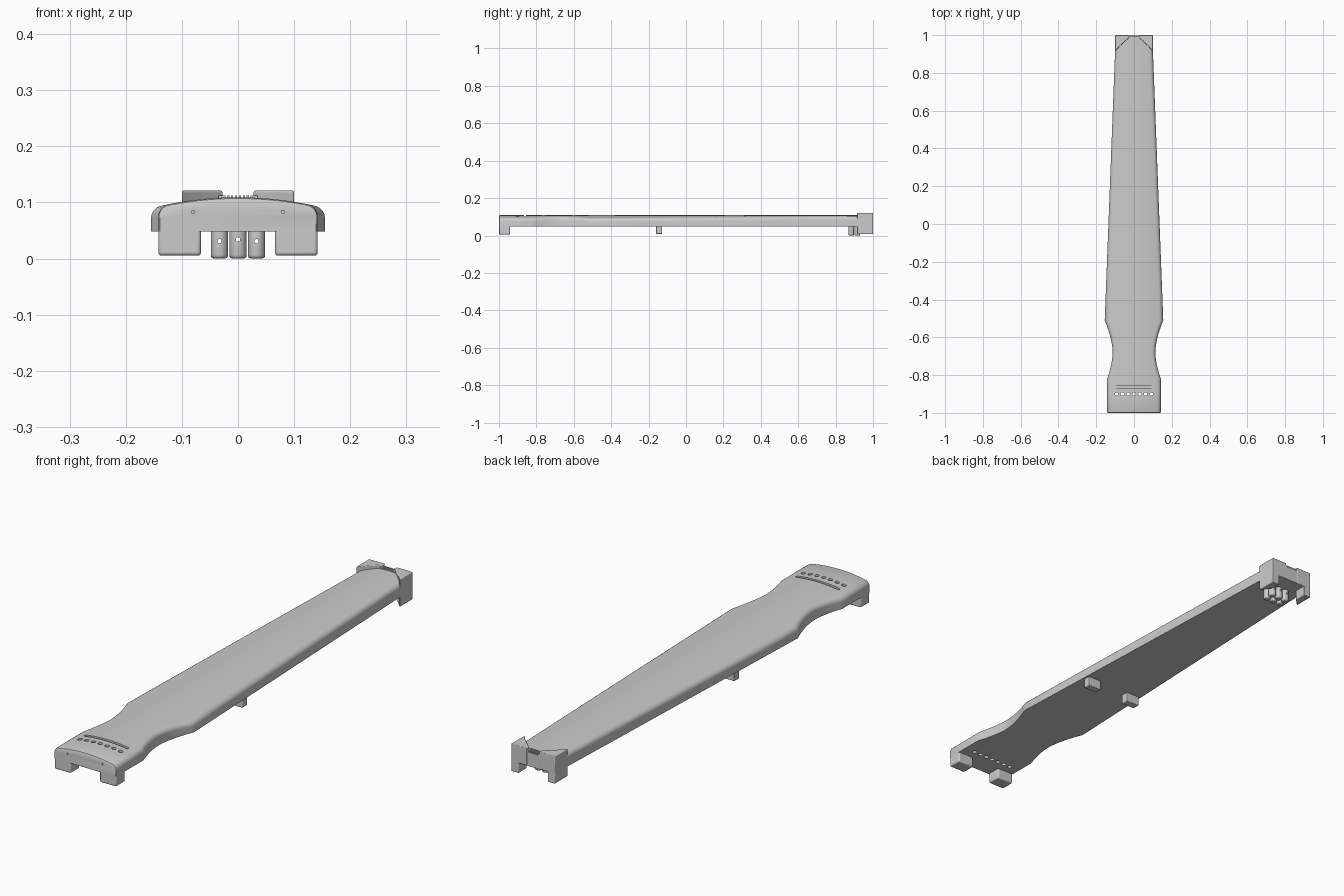
import bpy, bmesh, math
from mathutils import Matrix, Vector

cube = bpy.data.objects.get("Cube")
if cube:
    bpy.data.objects.remove(cube, do_unlink=True)

grey = bpy.data.materials.new("plain grey")
grey.use_nodes = True
grey.diffuse_color = (0.6, 0.6, 0.6, 1)
grey.node_tree.nodes["Principled BSDF"].inputs["Base Color"].default_value = (0.6, 0.6, 0.6, 1)


def make(name, bm):
    bmesh.ops.recalc_face_normals(bm, faces=bm.faces[:])
    mesh = bpy.data.meshes.new(name)
    bm.to_mesh(mesh)
    bm.free()
    mesh.materials.append(grey)
    ob = bpy.data.objects.new(name, mesh)
    bpy.context.collection.objects.link(ob)
    return ob


def activate(ob):
    bpy.ops.object.select_all(action='DESELECT')
    ob.select_set(True)
    bpy.context.view_layer.objects.active = ob


def smooth(ob):
    activate(ob)
    bpy.ops.object.shade_smooth_by_angle(angle=math.radians(35))


def bevel(ob, width):
    mod = ob.modifiers.new("soft edges", 'BEVEL')
    mod.width, mod.segments = width, 3
    smooth(ob)


def cut(ob, bm):
    cutter = make("cutter", bm)
    cutter.hide_render = True
    mod = ob.modifiers.new("cut", 'BOOLEAN')
    mod.operation, mod.solver, mod.object = 'DIFFERENCE', 'EXACT', cutter
    activate(ob)
    bpy.ops.object.modifier_apply(modifier=mod.name)
    bpy.data.objects.remove(cutter, do_unlink=True)


def add_box(bm, x0, x1, y0, y1, z0, z1):
    m = Matrix.Translation(((x0 + x1) / 2, (y0 + y1) / 2, (z0 + z1) / 2))
    bmesh.ops.create_cube(bm, size=1, matrix=m @ Matrix.Diagonal((x1 - x0, y1 - y0, z1 - z0, 1)))


def add_rod(bm, centre, radius, depth, along_y=False):
    m = Matrix.Translation(centre)
    if along_y:
        m = m @ Matrix.Rotation(math.pi / 2, 4, 'X')
    bmesh.ops.create_cone(bm, cap_ends=True, segments=20, radius1=radius,
                          radius2=radius, depth=depth, matrix=m)


def box(name, *ext):
    bm = bmesh.new()
    add_box(bm, *ext)
    return make(name, bm)


def prism(name, outline, z0, z1):
    bm = bmesh.new()
    face = bm.faces.new([bm.verts.new((x, y, z0)) for x, y in outline])
    ext = bmesh.ops.extrude_face_region(bm, geom=[face])
    for v in ext["geom"]:
        if isinstance(v, bmesh.types.BMVert):
            v.co.z = z1
    return make(name, bm)


# Arched soundboard: cross-sections lofted along its length
BOTTOM, CORNER, COLS = 0.051, 0.017, 28


def half_width(y):
    if y < -0.82:
        return 0.142
    if y < -0.51:
        # scooped waist
        if y < -0.68:
            return 0.113 + 0.029 * ((-0.68 - y) / 0.14) ** 1.7
        return 0.113 + 0.042 * ((y + 0.68) / 0.17) ** 1.7
    return 0.155 - 0.058 * (y + 0.51) / 1.51


def top_height(x, hw):
    inset = max(0, CORNER - (hw - abs(x)))
    return 0.112 - 0.8 * x * x - CORNER + math.sqrt(max(0, CORNER ** 2 - inset ** 2))


stations = [(-1, 0.006), (-0.998, 0.002), (-0.992, 0), (-0.9, 0)]
stations += [(-0.82 + 0.31 * i / 24, 0) for i in range(25)]
stations += [(-0.51 + 1.5 * i / 10, 0) for i in range(1, 11)]
bm = bmesh.new()
rows = []
for y, drop in stations:
    hw = half_width(y) - drop * 0.5
    xs = [hw * math.sin(math.pi * (i / COLS - 0.5)) for i in range(COLS + 1)]
    row = [(x, top_height(x, hw) - drop) for x in xs] + [(hw, BOTTOM), (-hw, BOTTOM)]
    rows.append([bm.verts.new((x, y, z)) for x, z in row])
for a, b in zip(rows, rows[1:]):
    for i in range(len(a)):
        j = (i + 1) % len(a)
        bm.faces.new((a[i], a[j], b[j], b[i]))
bm.faces.new(rows[0])
bm.faces.new(rows[-1])
body = make("soundboard", bm)

# String holes, bridge groove and small end pins
bm = bmesh.new()
for i in range(7):
    add_rod(bm, (0.031 * (i - 3), -0.9, 0.08), 0.009, 0.1)
for side in (-1, 1):
    add_rod(bm, (side * 0.08, -1, 0.086), 0.003, 0.02, True)
add_box(bm, -0.1, 0.1, -0.867, -0.855, 0.097, 0.13)
cut(body, bm)
smooth(body)

# Feet and wings, mirrored left and right
for side, label in ((1, "left"), (-1, "right")):
    def span(a, b):
        return sorted((side * a, side * b))

    foot = box(label + "_front_foot", *span(0.066, 0.142), -0.999, -0.94, 0.008, 0.07)
    bevel(foot, 0.006)
    middle = box(label + "_middle_foot", *span(0.07, 0.132), -0.16, -0.128, 0.012, 0.07)
    bevel(middle, 0.003)

    wing = [(0.1, 0.914), (0.1, 1), (0.028, 1), (0.028, 0.985), (0.05, 0.965), (0.075, 0.942)]
    bevel(prism(label + "_wing", [(side * x, y) for x, y in wing], 0.051, 0.124), 0.003)
    leg = [(0.1, 0.914), (0.1, 1), (0.066, 1), (0.066, 0.948)]
    bevel(prism(label + "_back_foot", [(side * x, y) for x, y in leg], 0.01, 0.07), 0.003)

# End rail with string grooves between the wings
rail = box("end_rail", -0.035, 0.035, 0.975, 0.999, 0.051, 0.115)
bm = bmesh.new()
for i in range(7):
    add_box(bm, 0.007 * (i - 3) - 0.0015, 0.007 * (i - 3) + 0.0015, 0.97, 1.01, 0.107, 0.13)
cut(rail, bm)

# Tuning pegs, each with a cross hole
for y in (0.884, 0.916):
    for x in (-0.033, 0, 0.033):
        bm = bmesh.new()
        add_rod(bm, (x, y, 0.029), 0.0155, 0.052)
        rim = [e for e in bm.edges if all(v.co.z < 0.01 for v in e.verts)]
        bmesh.ops.bevel(bm, geom=rim, offset=0.006, segments=3, affect='EDGES', profile=0.5)
        peg = make("tuning_peg", bm)
        bm = bmesh.new()
        add_rod(bm, (x, y, 0.034 + (0.003 if x == 0 else 0)), 0.004, 0.06, True)
        cut(peg, bm)
        smooth(peg)

# Rest the lowest part on the ground
bpy.context.view_layer.update()
low = min((ob.matrix_world @ Vector(c)).z for ob in bpy.context.collection.objects
          if ob.type == 'MESH' and grey.name in ob.data.materials for c in ob.bound_box)
for ob in bpy.context.collection.objects:
    if ob.type == 'MESH' and grey.name in ob.data.materials:
        ob.location.z -= low
